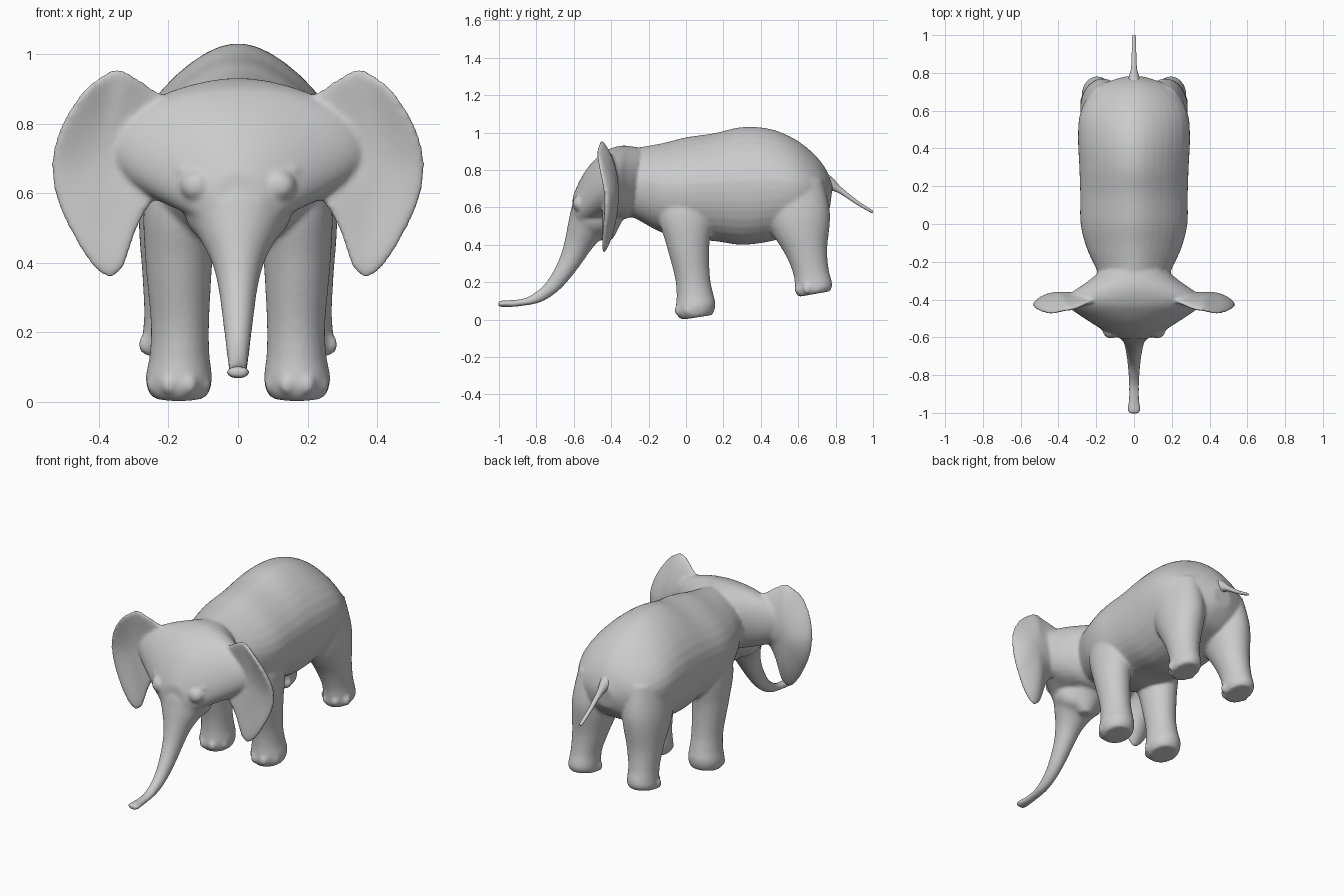
import bpy, bmesh, math
from mathutils import Vector, Matrix


def spline(pts, n, closed=False):
    """Catmull-Rom interpolation through tuples of any length."""
    out, m = [], len(pts)
    for i in range(m if closed else m - 1):
        ids = [(i + k) % m if closed else min(max(i + k, 0), m - 1) for k in (-1, 0, 1, 2)]
        for j in range(n):
            t = j / n
            out.append([0.5 * (2 * b + (c - a) * t + (2 * a - 5 * b + 4 * c - d) * t * t
                               + (3 * b - a - 3 * c + d) * t ** 3)
                        for a, b, c, d in zip(*(pts[k] for k in ids))])
    return out if closed else out + [list(pts[-1])]


def skin_rings(bm, rings):
    """Bridge rings of points and cap both ends."""
    rows = [[bm.verts.new(p) for p in r] for r in rings]
    n = len(rows[0])
    for a, b in zip(rows, rows[1:]):
        for i in range(n):
            bm.faces.new((a[i], a[(i + 1) % n], b[(i + 1) % n], b[i]))
    bm.faces.new(rows[0])
    bm.faces.new(rows[-1][::-1])


def loft(bm, stations, side=1, seg=36, torso=False):
    """Stations: side-view edge points (y1, z1, y2, z2), half width, x centre."""
    rings = []
    for y1, z1, y2, z2, rx, cx in spline([tuple(s) + (0,) * (6 - len(s)) for s in stations], 5):
        c = Vector((cx * side, (y1 + y2) / 2, (z1 + z2) / 2))
        v = Vector((0, (y1 - y2) / 2, (z1 - z2) / 2))
        ring = []
        for i in range(seg):
            a = 2 * math.pi * (i + .5) / seg
            x, h = math.cos(a), math.sin(a)
            if torso:  # ridged spine, boxier belly
                x = x * (1 - .28 * h * h) if h > 0 else math.copysign(abs(x) ** .75, x)
            ring.append(c + Vector((rx * x, 0, 0)) + v * h)
        rings.append(ring)
    skin_rings(bm, rings)


def ball(bm, centre, size):
    bmesh.ops.create_uvsphere(bm, u_segments=20, v_segments=12, radius=1,
                              matrix=Matrix.Translation(centre) @ Matrix.Diagonal((*size, 1)))


def finish(bm, name):
    bmesh.ops.recalc_face_normals(bm, faces=bm.faces)
    me = bpy.data.meshes.new(name)
    bm.to_mesh(me)
    bm.free()
    me.polygons.foreach_set("use_smooth", [True] * len(me.polygons))
    ob = bpy.data.objects.new(name, me)
    bpy.context.collection.objects.link(ob)
    return ob


bm = bmesh.new()

# torso and neck
loft(bm, [(-.34, .91, -.36, .56, .19), (-.25, .922, -.28, .545, .19), (-.12, .945, -.14, .47, .25),
          (0, .975, 0, .43, .283), (.15, .997, .15, .42, .285), (.3, 1.03, .3, .40, .29),
          (.45, 1.02, .46, .42, .297), (.58, .967, .58, .46, .287), (.68, .89, .68, .5, .24),
          (.745, .81, .735, .55, .17), (.785, .72, .77, .6, .06)], torso=True)

# head, flaring sideways into the ears
loft(bm, [(-.25, .92, -.27, .56, .19), (-.31, .93, -.32, .54, .26), (-.35, .93, -.36, .54, .32),
          (-.40, .917, -.40, .54, .37), (-.45, .89, -.45, .53, .335), (-.52, .82, -.54, .50, .215),
          (-.57, .74, -.58, .49, .14), (-.605, .66, -.61, .52, .07)])

# trunk
loft(bm, [(-.50, .80, -.34, .62, .15), (-.60, .63, -.39, .47, .155), (-.627, .53, -.455, .43, .113),
          (-.645, .44, -.51, .37, .076), (-.67, .345, -.555, .305, .056), (-.715, .25, -.62, .22, .044),
          (-.77, .175, -.69, .147, .035), (-.85, .12, -.78, .092, .029), (-.92, .106, -.90, .07, .028),
          (-.98, .103, -.975, .067, .034), (-1.005, .10, -1.003, .07, .030)])

# lower jaw
loft(bm, [(-.46, .62, -.28, .62, .13), (-.49, .52, -.34, .53, .10), (-.49, .46, -.375, .46, .065),
          (-.46, .425, -.395, .425, .03)])

EAR = [(.36, -.455, .957), (.44, -.472, .90), (.507, -.455, .80), (.537, -.43, .685), (.518, -.425, .57),
       (.47, -.435, .47), (.42, -.44, .392), (.373, -.44, .358), (.333, -.44, .38), (.31, -.44, .44),
       (.285, -.44, .51), (.245, -.44, .575), (.2, -.42, .62), (.18, -.40, .72), (.2, -.40, .86),
       (.25, -.42, .905), (.31, -.447, .944)]
FRONT_LEG = [(-.11, .76, .14, .76, .09, .14), (-.15, .57, .15, .57, .105, .165),
             (-.105, .40, .125, .40, .096, .17), (-.06, .23, .128, .23, .084, .167),
             (-.05, .13, .145, .14, .086, .168), (-.055, .06, .157, .09, .095, .17),
             (-.045, .02, .152, .05, .090, .17), (-.02, 0, .14, .025, .075, .17)]
BACK_LEG = [(.38, .74, .73, .75, .10, .16), (.43, .52, .77, .57, .12, .165), (.53, .35, .755, .38, .095, .18),
            (.572, .25, .763, .27, .08, .19), (.583, .18, .778, .21, .081, .193),
            (.588, .145, .782, .18, .082, .195), (.60, .122, .77, .152, .07, .195)]

for s in (1, -1):
    # cupped ear
    rim = [Vector(p) for p in spline(EAR, 3, True)]
    mid = Vector((.40, -.395, .68))
    rings, steps = [], 14
    for k in range(1, 2 * steps):
        a = math.pi * k / (2 * steps)
        r, ring = math.sin(a), []
        for p in rim:
            q = mid.lerp(p, r)
            q.y = mid.y + (p.y - mid.y) * r * r - .036 * math.cos(a)
            ring.append((q.x * s, q.y, q.z))
        rings.append(ring)
    skin_rings(bm, rings)

    # legs
    loft(bm, FRONT_LEG, s)
    loft(bm, BACK_LEG, s)

    # toes
    for cx, cy, ry, cz in ((.17, .05, .095, .05), (.195, .685, .088, .165)):
        for ang in (-65, -22, 22, 65):
            t = math.radians(ang)
            ball(bm, (s * (cx + .074 * math.sin(t)), cy - ry * math.cos(t), cz), (.026, .024, .03))

    # eyes with brow
    ball(bm, (s * .12, -.567, .622), (.046, .04, .044))
    ball(bm, (s * .145, -.537, .667), (.04, .03, .018))

# fuse everything into one smooth hide
body = finish(bm, "elephant_body")
fuse = body.modifiers.new("fuse", 'REMESH')
fuse.mode = 'VOXEL'
fuse.voxel_size = .008
fuse.use_smooth_shade = True
soft = body.modifiers.new("soften", 'SMOOTH')
soft.factor, soft.iterations = .5, 12

# tail
bm = bmesh.new()
loft(bm, [(.73, .80, .73, .70, .045), (.785, .757, .775, .69, .028), (.83, .708, .82, .675, .016),
          (.92, .635, .913, .615, .012), (.97, .603, .965, .585, .012), (1.0, .583, .997, .568, .008)], seg=14)
finish(bm, "tail")
